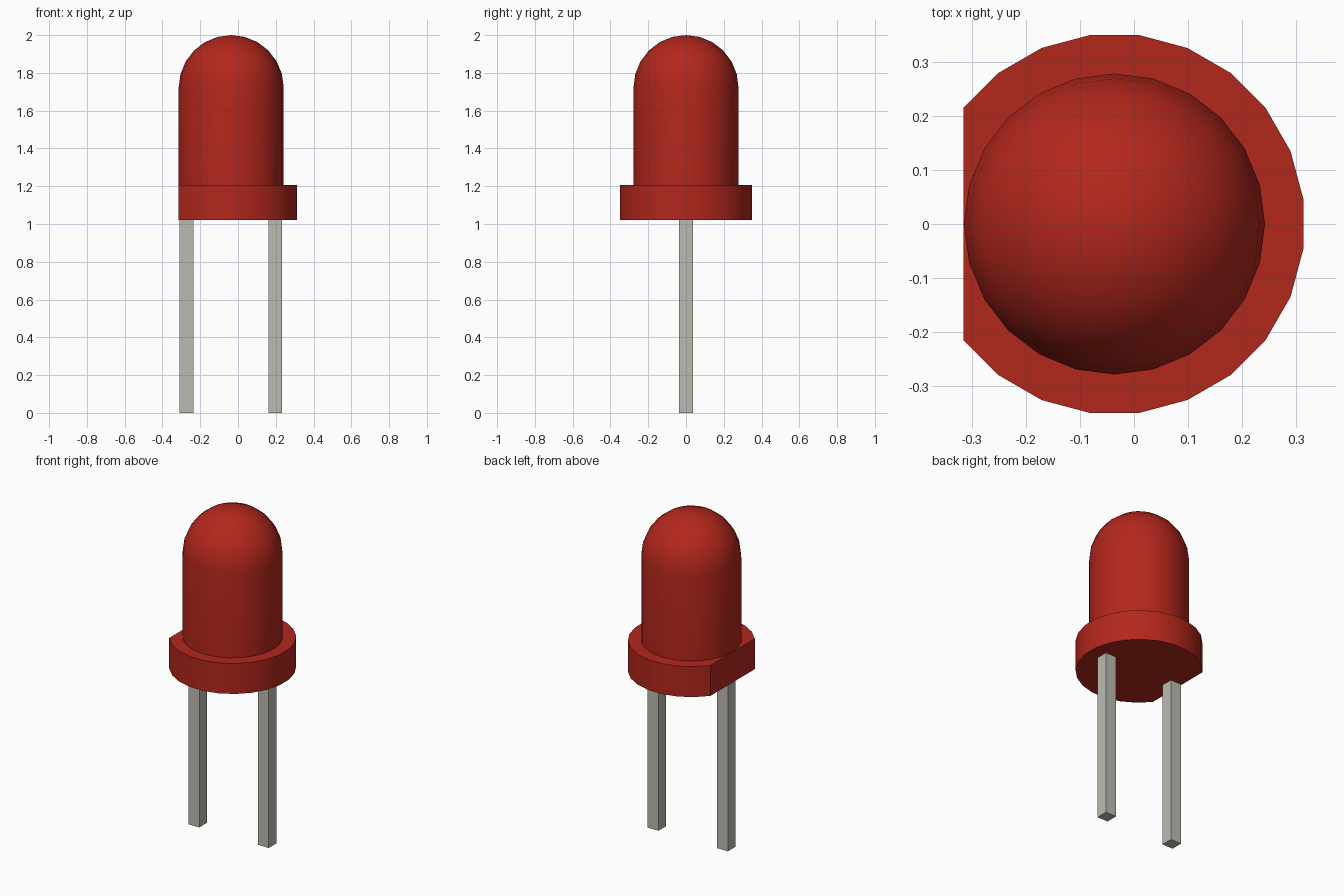
import bpy, bmesh
from math import sin, cos, radians

if "Cube" in bpy.data.objects:
    bpy.data.objects.remove(bpy.data.objects["Cube"])

CX = -0.036                      # axis of the lens and rim
Z_RIM, Z_LENS, Z_DOME = 1.02, 1.206, 1.722
R_LENS, R_RIM = 0.278, 0.352


def material(name, color):
    mat = bpy.data.materials.new(name)
    mat.diffuse_color = color
    mat.use_nodes = True
    mat.node_tree.nodes["Principled BSDF"].inputs["Base Color"].default_value = mat.diffuse_color
    return mat


def finish(name, bm, mat, smooth=False):
    bmesh.ops.recalc_face_normals(bm, faces=bm.faces)
    mesh = bpy.data.meshes.new(name)
    bm.to_mesh(mesh)
    bm.free()
    mesh.materials.append(mat)
    obj = bpy.data.objects.new(name, mesh)
    bpy.context.collection.objects.link(obj)
    if smooth:
        bpy.ops.object.select_all(action='DESELECT')
        obj.select_set(True)
        bpy.context.view_layer.objects.active = obj
        bpy.ops.object.shade_smooth_by_angle(angle=radians(30))
    return obj


red = material("red_plastic", (0.45, 0.02, 0.012, 1))
metal = material("lead_metal", (0.5, 0.5, 0.44, 1))

# Lens: straight wall with a hemispherical top, spun in 24 steps
profile = [(R_LENS, Z_LENS)]
profile += [(R_LENS * cos(radians(a)), Z_DOME + R_LENS * sin(radians(a)))
            for a in range(0, 90, 15)]
profile.append((0, Z_DOME + R_LENS))
bm = bmesh.new()
verts = [bm.verts.new((CX + r, 0, z)) for r, z in profile]
edges = [bm.edges.new(pair) for pair in zip(verts, verts[1:])]
bmesh.ops.spin(bm, geom=verts + edges, cent=(CX, 0, 0), axis=(0, 0, 1),
               angle=radians(360), steps=24)
bmesh.ops.remove_doubles(bm, verts=bm.verts, dist=0.0005)
finish("lens", bm, red, smooth=True)

# Rim: 24-sided disc with one side cut flat
bm = bmesh.new()
outline = [bm.verts.new((CX + R_RIM * cos(radians(-142.5 + 15 * i)),
                         R_RIM * sin(radians(-142.5 + 15 * i)), Z_RIM))
           for i in range(20)]
base = bm.faces.new(outline)
top = bmesh.ops.extrude_face_region(bm, geom=[base], use_keep_orig=True)
bmesh.ops.translate(bm, vec=(0, 0, Z_LENS - Z_RIM),
                    verts=[v for v in top["geom"] if isinstance(v, bmesh.types.BMVert)])
finish("rim", bm, red, smooth=True)

# Leads: two square pins under the rim
for name, side in (("left_lead", -1), ("right_lead", 1)):
    bm = bmesh.new()
    bmesh.ops.create_cube(bm, size=1)
    bmesh.ops.scale(bm, vec=(0.073, 0.073, Z_RIM), verts=bm.verts)
    bmesh.ops.translate(bm, vec=(CX - 0.002 + side * 0.235, 0, Z_RIM / 2), verts=bm.verts)
    finish(name, bm, metal)
